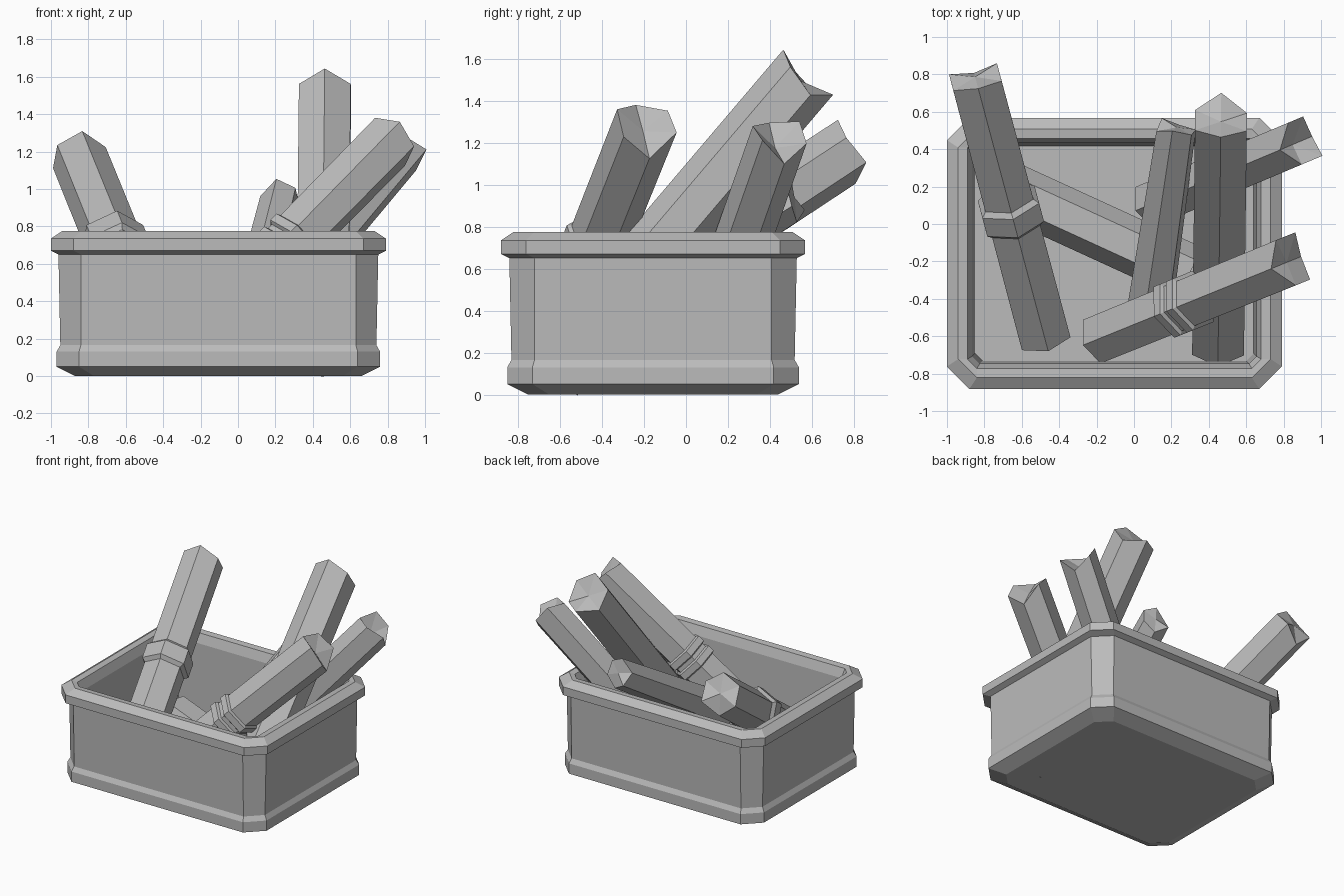
import bpy
import bmesh
import math
from mathutils import Vector

cube = bpy.data.objects.get("Cube")
if cube:
    bpy.data.objects.remove(cube, do_unlink=True)

grey = bpy.data.materials.new("plain grey")
grey.use_nodes = True
grey.diffuse_color = (0.5, 0.5, 0.5, 1)
grey.node_tree.nodes["Principled BSDF"].inputs["Base Color"].default_value = (0.5, 0.5, 0.5, 1)


def loft(name, rings, start_point=None, end_point=None):
    """Skin a list of equal-length rings, closing the ends with a face or a fan."""
    bm = bmesh.new()
    loops = [[bm.verts.new(p) for p in ring] for ring in rings]
    n = len(loops[0])
    for a, b in zip(loops, loops[1:]):
        for i in range(n):
            j = (i + 1) % n
            bm.faces.new((a[i], a[j], b[j], b[i]))
    for loop, point in ((loops[0], start_point), (loops[-1], end_point)):
        if point is None:
            bm.faces.new(loop)
        else:
            tip = bm.verts.new(point)
            for i in range(n):
                bm.faces.new((loop[i], loop[(i + 1) % n], tip))
    bmesh.ops.recalc_face_normals(bm, faces=bm.faces)
    mesh = bpy.data.meshes.new(name)
    bm.to_mesh(mesh)
    bm.free()
    mesh.materials.append(grey)
    obj = bpy.data.objects.new(name, mesh)
    bpy.context.collection.objects.link(obj)
    return obj


def chamfered_rect(inset, z, cut):
    """Rectangle with cut corners, inset from the rim outline."""
    cx, cy = -0.105, -0.157
    hx, hy = 0.895 - inset, 0.725 - inset
    pts = []
    for sx, sy in ((1, 1), (-1, 1), (-1, -1), (1, -1)):
        pair = [(sx * hx, sy * (hy - cut)), (sx * (hx - cut), sy * hy)]
        pts += pair if sx * sy > 0 else pair[::-1]
    return [Vector((cx + x, cy + y, z)) for x, y in pts]


# Open crate: outside from the bottom up, over the rim, down to the floor
crate_profile = [
    (0.13, 0.0, 0.10), (0.03, 0.05, 0.12), (0.03, 0.13, 0.12),
    (0.05, 0.165, 0.11), (0.04, 0.65, 0.12), (0.0, 0.67, 0.12),
    (0.0, 0.735, 0.12), (0.06, 0.775, 0.10), (0.11, 0.77, 0.05),
    (0.135, 0.70, 0.04), (0.15, 0.10, 0.04),
]
loft("crate", [chamfered_rect(*row) for row in crate_profile])


def stick(name, base, tip, radius, bands=(), roll=30, top_scale=1.0,
          jag=(0, 0, 0, 0, 0, 0), dent=-0.05):
    """Six-sided stick with raised bands and a broken top end."""
    base, tip = Vector(base), Vector(tip)
    axis = tip - base
    length = axis.length
    turn = axis.to_track_quat("Z", "Y")

    def ring(d, r, offsets=(0,) * 6):
        out = []
        for k in range(6):
            a = math.radians(60 * k + roll)
            out.append(base + turn @ Vector((r * math.cos(a), r * math.sin(a), d + offsets[k])))
        return out

    def radius_at(d):
        return radius * (1 + (top_scale - 1) * d / length)

    rings = [ring(0, radius)]
    for centre, width, grow in bands:
        lo, hi = centre - width / 2, centre + width / 2
        bevel = width * 0.15
        for d, g in ((lo, 1), (lo + bevel, grow), (hi - bevel, grow), (hi, 1)):
            rings.append(ring(d, radius_at(d) * g))
    rings.append(ring(length, radius * top_scale, jag))
    return loft(name, rings, base, tip + axis.normalized() * dent)


# Sticks leaning out of the crate
stick("left_stick", (-0.48, -0.60, 0.26), (-0.845, 0.77, 1.16), 0.155,
      bands=[(0.82, 0.17, 1.18)], top_scale=0.98,
      jag=(0.02, 0.04, 0.0, 0.02, -0.05, 0.03), dent=0.02)
stick("tall_stick", (0.45, -0.64, 0.10), (0.465, 0.56, 1.51), 0.16,
      jag=(0.0, 0.04, 0.0, -0.04, 0.03, -0.02), dent=-0.02)
stick("front_stick", (-0.18, -0.61, 0.24), (0.83, -0.20, 1.27), 0.145,
      bands=[(0.61, 0.07, 1.15), (0.71, 0.07, 1.15)], top_scale=1.05,
      jag=(0.04, 0.0, 0.05, 0.02, -0.05, 0.05), dent=-0.02)
stick("back_stick", (0.10, 0.11, 0.28), (0.885, 0.44, 1.22), 0.135,
      jag=(0.05, -0.02, 0.02, 0.05, -0.04, 0.03), dent=-0.06)
stick("short_stick", (0.07, -0.55, 0.28), (0.225, 0.50, 0.93), 0.13,
      roll=20, top_scale=0.85, jag=(0.0, 0.06, 0.03, 0, -0.03, 0.02), dent=0.02)

# Stick lying on the crate floor
stick("floor_stick", (0.30, -0.26, 0.22), (-0.66, 0.18, 0.22), 0.15,
      roll=0, jag=(0.02, 0, 0.03, 0, -0.02, 0), dent=0.02)
